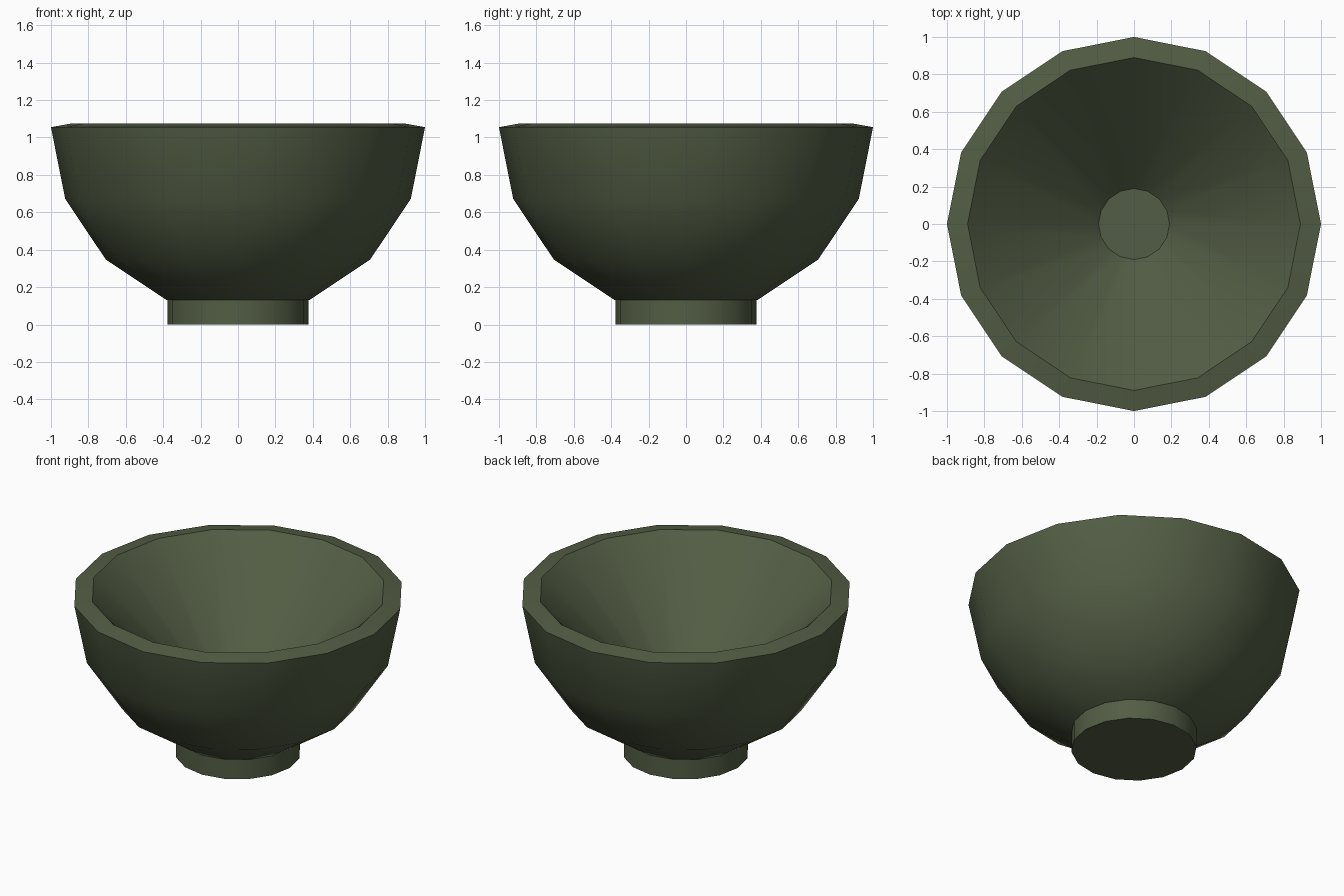
import bpy, bmesh, math

if "Cube" in bpy.data.objects:
    bpy.data.objects.remove(bpy.data.objects["Cube"])

SIDES = 16


def lathe(name, profile, material):
    """Revolve an (r, z) profile; first and last rings are capped flat."""
    bm = bmesh.new()
    rings = [[bm.verts.new((r * math.cos(a), r * math.sin(a), z))
              for a in (math.tau * i / SIDES for i in range(SIDES))]
             for r, z in profile]
    for low, high in zip(rings, rings[1:]):
        for i in range(SIDES):
            j = (i + 1) % SIDES
            bm.faces.new((low[i], low[j], high[j], high[i]))
    bm.faces.new(rings[0][::-1])
    bm.faces.new(rings[-1])
    mesh = bpy.data.meshes.new(name)
    bm.to_mesh(mesh)
    bm.free()
    obj = bpy.data.objects.new(name, mesh)
    bpy.context.collection.objects.link(obj)
    mesh.materials.append(material)
    bpy.ops.object.select_all(action='DESELECT')
    obj.select_set(True)
    bpy.context.view_layer.objects.active = obj
    bpy.ops.object.shade_smooth_by_angle(angle=math.radians(35))
    return obj


green = bpy.data.materials.new("dark_green_glaze")
green.diffuse_color = (0.085, 0.11, 0.058, 1)
green.use_nodes = True
green.node_tree.nodes["Principled BSDF"].inputs["Base Color"].default_value = green.diffuse_color

# Foot, outer half-sphere wall, sloped rim, conical hollow and flat inner floor
RIM_Z = 1.055
FOOT_R = 0.378
outer = [(math.sin(math.radians(a)), RIM_Z - math.cos(math.radians(a)))
         for a in (22.5, 45, 67.5, 90)]
lathe("bowl", [(FOOT_R, 0), (FOOT_R, 0.13)] + outer
      + [(0.89, 1.075), (0.19, 0.40)], green)
